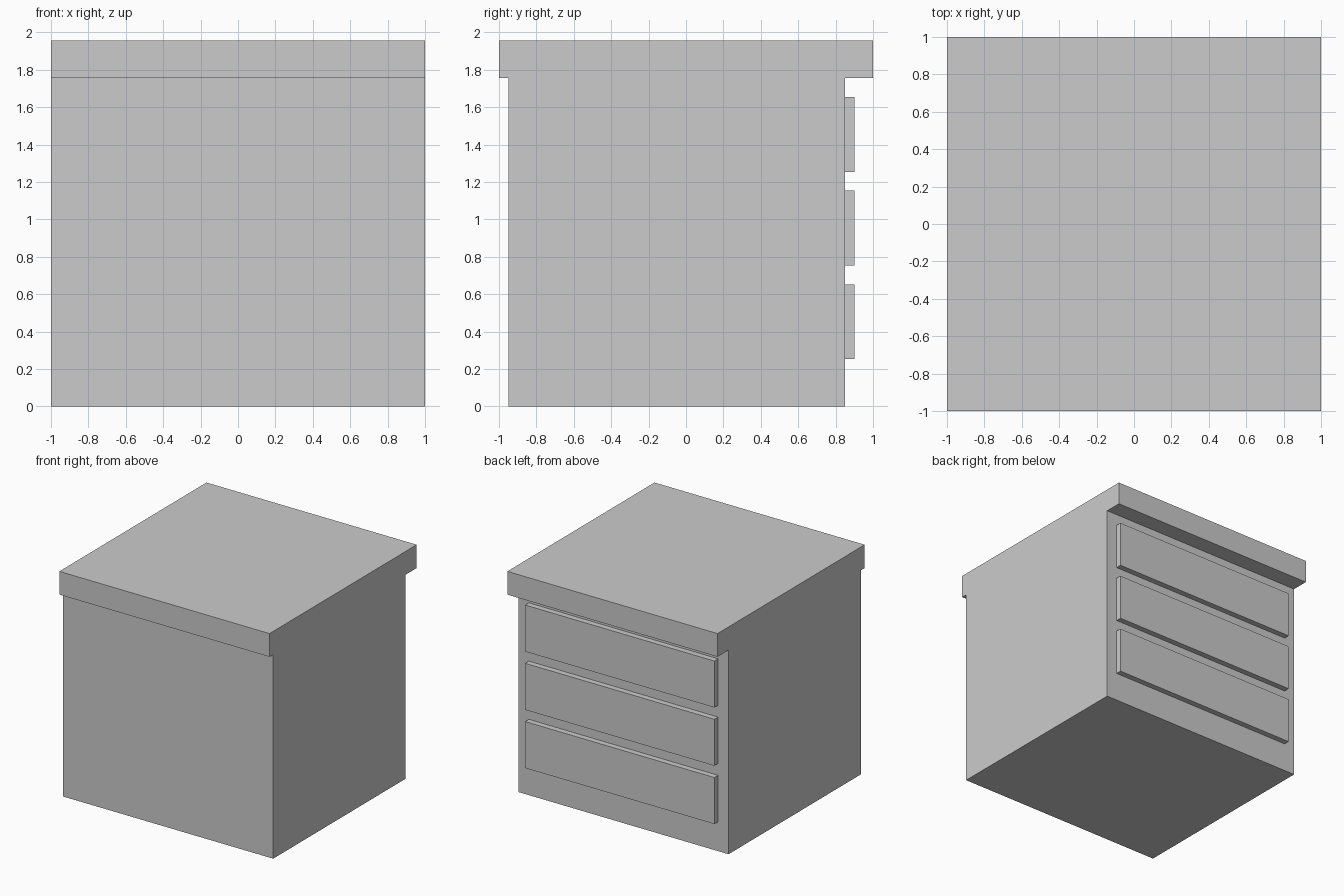
import bpy

if "Cube" in bpy.data.objects:
    bpy.data.objects.remove(bpy.data.objects["Cube"])


def box(name, x, y, z):
    """Add a box spanning the given (min, max) ranges."""
    spans = (x, y, z)
    bpy.ops.mesh.primitive_cube_add(size=1, location=[(a + b) / 2 for a, b in spans])
    obj = bpy.context.object
    obj.name = name
    obj.scale = [b - a for a, b in spans]
    bpy.ops.object.transform_apply(location=False, rotation=False, scale=True)
    return obj


BODY_TOP = 1.755
BODY_BACK = 0.85

# Cabinet body and overhanging top
box("cabinet_body", (-1, 1), (-0.95, BODY_BACK), (0, BODY_TOP))
box("cabinet_top", (-1, 1), (-1, 1), (BODY_TOP, 1.955))

# Three raised drawer fronts on the +y side
for i in range(3):
    z = 0.252 + 0.501 * i
    box(f"drawer_front_{i + 1}", (-0.9, 0.9), (BODY_BACK, 0.9), (z, z + 0.4))
